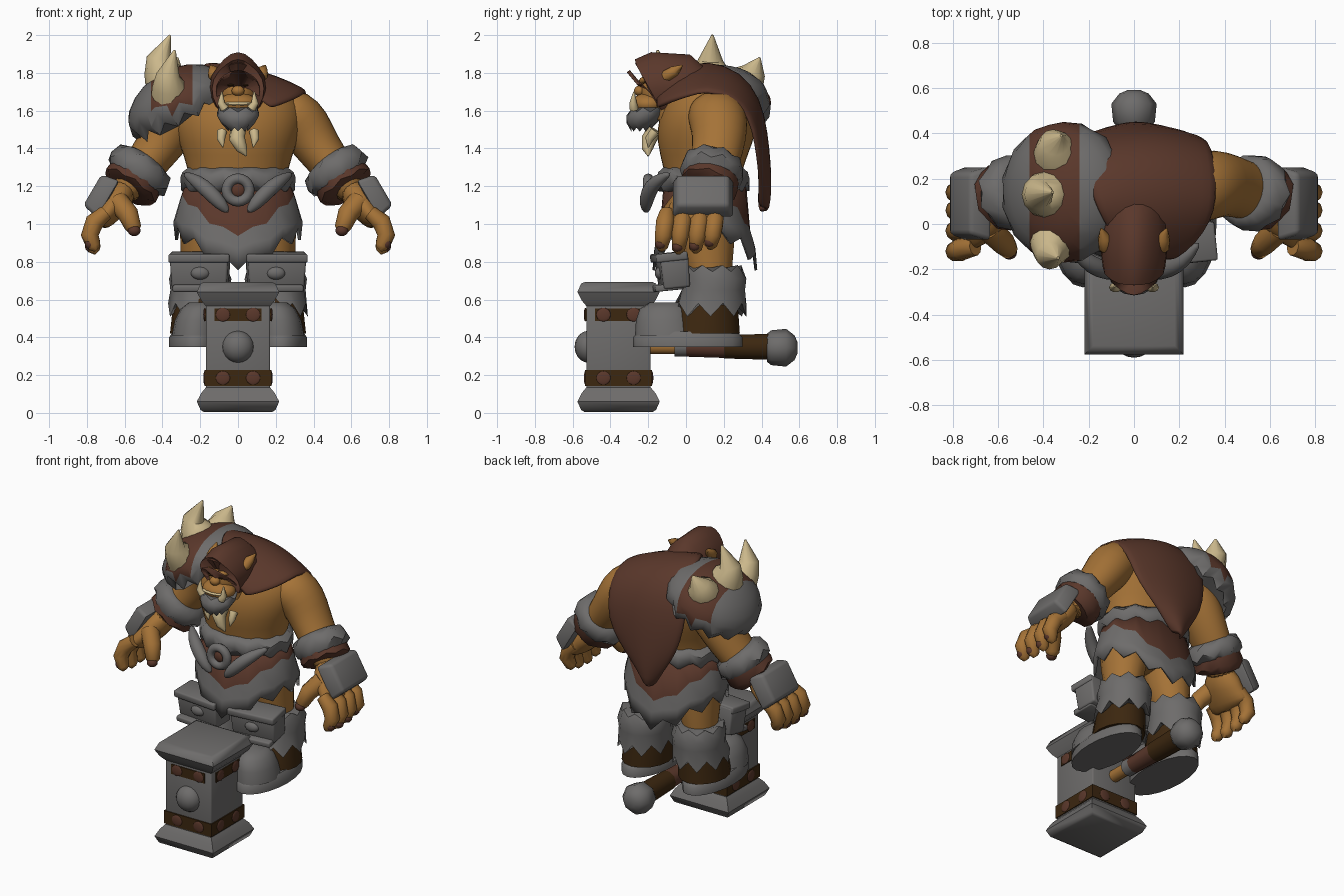
import bpy, bmesh, math
from mathutils import Vector, Matrix

if "Cube" in bpy.data.objects:
    bpy.data.objects.remove(bpy.data.objects["Cube"])


def material(name, rgb):
    m = bpy.data.materials.new(name)
    m.use_nodes = True
    m.diffuse_color = (*rgb, 1)
    m.node_tree.nodes["Principled BSDF"].inputs["Base Color"].default_value = (*rgb, 1)
    return m


GREY = material("grey fur and stone", (.155, .15, .147))
SKIN = material("ochre skin", (.375, .17, .038))
LEATHER = material("brown leather", (.103, .039, .024))
DARK = material("dark brown", (.045, .02, .005))
BONE = material("bone", (.6, .48, .26))


def finish(name, bm, mats, sub=0, solid=0, angle=50):
    bmesh.ops.recalc_face_normals(bm, faces=bm.faces)
    me = bpy.data.meshes.new(name)
    bm.to_mesh(me)
    bm.free()
    ob = bpy.data.objects.new(name, me)
    bpy.context.collection.objects.link(ob)
    for m in mats:
        me.materials.append(m)
    bpy.ops.object.select_all(action='DESELECT')
    ob.select_set(True)
    bpy.context.view_layer.objects.active = ob
    bpy.ops.object.shade_smooth_by_angle(angle=math.radians(angle))
    if solid:
        mod = ob.modifiers.new("thickness", 'SOLIDIFY')
        mod.thickness, mod.offset = solid, 0
    if sub:
        mod = ob.modifiers.new("rounding", 'SUBSURF')
        mod.levels = mod.render_levels = sub
    return ob


def loft(name, rings, mats, n=16, flat=False, bands=None, jag={}, drop={}, caps=(1, 1), **kw):
    """Rings are (x, y, z, radius_u, radius_v); jag zigzags a ring, drop lowers its front and back."""
    bm = bmesh.new()
    pts = [Vector(r[:3]) for r in rings]
    loops = []
    for i, r in enumerate(rings):
        t = (pts[min(i + 1, len(pts) - 1)] - pts[max(i - 1, 0)]).normalized()
        if flat:
            t = Vector((0, 0, 1))
        ref = Vector((0, 0, 1)) if abs(t.y) > .9 else Vector((0, 1, 0))
        u = ref.cross(t).normalized()
        v = t.cross(u)
        loop = []
        for k in range(n):
            a = 2 * math.pi * k / n
            off = jag.get(i, 0) * (k % 2 - .5) - drop.get(i, 0) * abs(math.sin(a)) ** 3
            loop.append(bm.verts.new(pts[i] + u * r[3] * math.cos(a) + v * r[4] * math.sin(a) + t * off))
        loops.append(loop)
    for i in range(len(loops) - 1):
        for k in range(n):
            f = bm.faces.new((loops[i][k], loops[i][(k + 1) % n], loops[i + 1][(k + 1) % n], loops[i + 1][k]))
            f.material_index = bands[i] if bands else 0
    for flag, loop, band in ((caps[0], loops[0], 0), (caps[1], loops[-1], -1)):
        if flag:
            bm.faces.new(loop).material_index = bands[band] if bands else 0
    return finish(name, bm, mats, **kw)


def tube(name, pts, mat, n=10, **kw):
    return loft(name, [(*p, p[3]) for p in pts], [mat], n, **kw)


def ball(name, loc, size, mat, rot=(0, 0, 0)):
    bm = bmesh.new()
    bmesh.ops.create_uvsphere(bm, u_segments=16, v_segments=10, radius=1)
    ob = finish(name, bm, [mat])
    ob.location, ob.scale, ob.rotation_euler = loc, size, rot


def box(name, loc, size, mat, bevel=.015, rot=(0, 0, 0), taper=1):
    bm = bmesh.new()
    bmesh.ops.create_cube(bm, size=1)
    for v in bm.verts:
        k = taper if v.co.z > 0 else 1
        v.co = Vector((v.co.x * size[0] * k, v.co.y * size[1] * k, v.co.z * size[2]))
    if bevel:
        bmesh.ops.bevel(bm, geom=bm.edges[:], offset=bevel, segments=2, profile=.5, affect='EDGES')
    ob = finish(name, bm, [mat])
    ob.location, ob.rotation_euler = loc, rot


# Hammer: square column with flared caps, studded bands, boss and handle
HY = -.357
box("hammer_column", (0, HY, .35), (.34, .34, .5), GREY, .008)
R2 = math.sqrt(2)
for label, zs in (("top", (.565, .595, .64, .685, .692)), ("bottom", (.135, .105, .06, .015, .005))):
    cap = loft("hammer_%s_cap" % label, [(0, 0, z, w * R2, w * R2) for z, w in zip(zs, (.17, .195, .218, .198, .18))],
               [GREY], 4, flat=True)
    cap.location.y, cap.rotation_euler.z = HY, math.pi / 4
for label, z, w, h in (("upper", .52, .25, .065), ("lower", .185, .353, .085)):
    box("hammer_%s_band_front" % label, (0, HY, z), (w, .353, h), DARK, 0)
    box("hammer_%s_band_side" % label, (0, HY, z), (.352, w, h), DARK, 0)
    for q in range(4):
        d = Matrix.Rotation(q * math.pi / 2, 3, 'Z')
        for x in (-.08, .08):
            p = d @ Vector((x, -.176, 0)) + Vector((0, HY, z))
            ball("hammer_%s_stud" % label, p, (.038, .008, .036), LEATHER, (0, 0, q * math.pi / 2))
ball("hammer_boss", (0, -.515, .35), (.085, .075, .085), GREY)
loft("hammer_handle", [(0, y, .35, r, r) for y, r in ((-.2, .04), (-.06, .04), (-.06, .055), (0, .055), (0, .055), (.2, .062), (.2, .065), (.44, .072))],
     [SKIN, GREY, LEATHER, DARK], 10, bands=(0, 1, 1, 2, 2, 3, 3))
loft("hammer_pommel", [(0, y, .345, r, r) for y, r in ((.43, .075), (.45, .092), (.53, .1), (.575, .065), (.59, .03))], [GREY], 8)

# Torso
loft("torso", [(0, y, z, rx, ry) for z, y, rx, ry in ((.95, .1, .26, .18), (1.15, .09, .26, .19), (1.3, .09, .265, .21),
     (1.43, .1, .32, .26), (1.57, .12, .36, .27), (1.68, .13, .32, .23), (1.76, .1, .18, .16), (1.8, .06, .08, .08))],
     [SKIN], 20, flat=True, sub=1)

# Hip cloth and belt
loft("hip_cloth", [(0, .1, 1.22, .27, .21), (0, .1, 1.14, .3, .235), (0, .1, 1.02, .335, .26), (0, .1, .95, .325, .27)],
     [LEATHER, GREY], 24, flat=True, bands=(0, 1, 1), jag={1: .03, 2: .02, 3: .07}, drop={1: .19, 2: .14, 3: .16}, caps=(0, 0), solid=.015)
loft("fur_belt", [(0, .09, z, rx, ry) for z, rx, ry in ((1.29, .27, .215), (1.26, .305, .245), (1.2, .3, .245), (1.17, .27, .21))],
     [GREY], 24, flat=True, jag={0: .02, 1: .03, 2: .05})
bpy.ops.mesh.primitive_torus_add(location=(0, -.2, 1.18), rotation=(math.pi / 2, 0, 0), major_radius=.06,
                                 minor_radius=.028, major_segments=20, minor_segments=8)
buckle = bpy.context.object
buckle.name = "buckle_ring"
buckle.data.materials.append(GREY)
bpy.ops.object.shade_smooth()
ball("buckle_centre", (0, -.19, 1.18), (.042, .025, .042), LEATHER)


def both_sides(s, label):
    def T(pts):
        return [(s * p[0], *p[1:]) for p in pts]

    # Belt horn beside the buckle
    tube(label + "_buckle_horn", T([(.05, -.21, 1.06, .012), (.085, -.215, 1.1, .038), (.15, -.2, 1.17, .045), (.22, -.16, 1.23, .04), (.29, -.08, 1.27, .012)]), GREY, sub=1)

    # Leg, fur cuff, boot and knee plate
    loft(label + "_leg", T([(.17, .1, 1.05, .14, .15), (.175, .11, .9, .13, .145), (.2, .13, .72, .1, .11)]), [SKIN], flat=True)
    loft(label + "_boot_shaft", T([(.2, .13, .66, .13, .14), (.2, .11, .56, .145, .165), (.21, .1, .42, .15, .185)]), [DARK], flat=True)
    loft(label + "_boot_fur", T([(.2, .14, .77, .11, .12), (.2, .14, .765, .145, .155), (.2, .15, .71, .165, .172), (.2, .145, .65, .158, .17), (.205, .13, .545, .165, .192), (.2, .13, .57, .13, .14)]),
         [GREY], 18, flat=True, jag={1: .035, 4: .07})
    loft(label + "_sole", T([(.225, .01, .35, .14, .29), (.225, .01, .4, .14, .29), (.225, .01, .43, .12, .26)]), [GREY], 20, flat=True)
    loft(label + "_toe", T([(.225, -.1, .41, .125, .17), (.22, -.11, .49, .115, .155), (.21, -.11, .55, .095, .135), (.2, -.1, .585, .06, .09)]), [GREY], flat=True)
    box(label + "_knee_plate", (s * .2, -.07, .75), (.29, .14, .18), GREY, .012, (.1, 0, s * .1), 1.08)
    box(label + "_knee_rim", (s * .2, -.09, .825), (.325, .17, .045), GREY, .01, (.1, 0, s * .1))
    box(label + "_knee_lower_rim", (s * .21, -.1, .665), (.26, .15, .035), GREY, .008, (.1, 0, s * .1))
    ball(label + "_knee_stud", (s * .2, -.135, .74), (.05, .03, .035), GREY)

    # Arm, fur bracer and forearm plate
    loft(label + "_arm", T([(.2, .14, 1.63, .1, .13), (.285, .16, 1.585, .15, .16), (.36, .18, 1.51, .145, .155), (.425, .17, 1.4, .122, .138), (.52, .14, 1.28, .11, .13), (.63, .1, 1.13, .08, .1)]), [SKIN], sub=1)
    loft(label + "_bracer_fur", T([(.48, .15, 1.335, .12, .13), (.495, .145, 1.315, .165, .16), (.53, .135, 1.265, .182, .17), (.55, .13, 1.235, .15, .15)]),
         [GREY], 18, jag={1: .025, 2: .035})
    loft(label + "_bracer_band", T([(.53, .135, 1.26, .15, .15), (.57, .12, 1.2, .158, .155), (.585, .11, 1.18, .12, .13)]), [LEATHER], jag={1: .015})
    box(label + "_forearm_plate", (s * .728, .09, 1.155), (.23, .33, .1), GREY, .02, (0, s * 1.04, 0), .82)

    # Hand with four fingers and a thumb
    loft(label + "_hand", T([(.59, .11, 1.2, .085, .11), (.66, .06, 1.1, .08, .14), (.715, .04, 1.03, .065, .16), (.74, .04, .99, .04, .15)]), [SKIN], sub=1)
    for y, z in ((-.1, .88), (-.01, .865), (.08, .87), (.16, .89)):
        tube(label + "_finger", T([(.7, y, 1.06, .04), (.76, y - .01, 1.01, .05), (.785, y - .02, .94, .047), (.76, y - .03, z, .035), (.745, y - .03, z - .015, .018)]), SKIN)
        ball(label + "_nail", (s * .782, y - .033, z + .016), (.028, .03, .03), LEATHER)
    tube(label + "_thumb", T([(.64, -.02, 1.12, .06), (.58, -.08, 1.05, .055), (.555, -.11, .98, .043), (.555, -.11, .95, .02)]), SKIN)
    ball(label + "_thumb_nail", (s * .55, -.125, .965), (.034, .032, .029), LEATHER)

    # Face details
    tube(label + "_ear", T([(.115, -.13, 1.765, .015), (.125, -.1, 1.785, .034), (.13, -.06, 1.81, .03), (.145, -.02, 1.84, .004)]), SKIN, 8)
    tube(label + "_tusk", T([(.07, -.275, 1.61, .024), (.09, -.28, 1.64, .02), (.085, -.275, 1.7, .004)]), BONE, 8)
    ball(label + "_eye", (s * .038, -.24, 1.735), (.018, .012, .006), DARK)
    tube(label + "_brow", T([(.01, -.235, 1.75, .018), (.05, -.23, 1.76, .018), (.085, -.2, 1.765, .01)]), SKIN, 8)
    tube(label + "_necklace_tooth", T([(.085, -.165, 1.49, .026), (.09, -.195, 1.45, .022), (.08, -.2, 1.405, .003)]), BONE, 8)


both_sides(1, "left")
both_sides(-1, "right")

# Head
ball("head", (0, -.13, 1.7), (.1, .11, .125), SKIN)
ball("jaw", (0, -.2, 1.635), (.108, .09, .06), SKIN)
ball("nose", (0, -.245, 1.705), (.034, .03, .028), SKIN)
ball("lower_teeth", (0, -.262, 1.637), (.08, .034, .013), BONE)
loft("beard", [(0, -.19, 1.605, .11, .1), (0, -.215, 1.575, .112, .1), (0, -.235, 1.535, .09, .08), (0, -.245, 1.5, .05, .045)],
     [GREY], flat=True, jag={0: .025, 3: .02})
loft("neck", [(0, -.02, 1.55, .14, .14), (0, -.1, 1.68, .1, .1)], [SKIN], flat=True)
tube("necklace_tooth", [(0, -.165, 1.5, .042), (-.005, -.195, 1.45, .042), (.02, -.205, 1.4, .03), (.045, -.2, 1.36, .004)], BONE)

# Hood with a narrow crown and a forward peak
hood = loft("hood", [(0, -.205, 1.705, .115, .125), (0, -.19, 1.715, .13, .15), (0, -.11, 1.725, .138, .175), (0, -.01, 1.725, .135, .165), (0, .04, 1.7, .13, .13)],
            [LEATHER], 20, caps=(0, 1), solid=.02)
for v in hood.data.vertices:
    v.co.x *= 1 - 2.2 * max(0, v.co.z - 1.78)
    if v.co.y < -.1:
        v.co.y -= (v.co.z - 1.72) * .35

# Cape over the left shoulder, tapering to a point at the back
bm = bmesh.new()
grid = []
for y, z, xl, xr, edge in ((-.16, 1.68, .03, .17, 1.61), (-.08, 1.75, -.08, .28, 1.65), (.02, 1.83, -.14, .345, 1.68), (.15, 1.85, -.18, .365, 1.705),
                           (.29, 1.81, -.22, .365, 1.67), (.385, 1.68, -.25, .345, 1.57), (.42, 1.5, -.25, .32, 1.42),
                           (.435, 1.32, -.2, .23, 1.3), (.44, 1.2, -.12, .14, 1.22), (.43, 1.06, -.03, .02, 1.09)):
    row = []
    for k in range(9):
        u = k / 8
        bend = (2 * u - 1) ** 2 * .05 if y > .1 else 0
        row.append(bm.verts.new((xl + (xr - xl) * u, y - bend, z + (edge - z) * u * u)))
    grid.append(row)
for a, b in zip(grid, grid[1:]):
    for k in range(8):
        bm.faces.new((a[k], a[k + 1], b[k + 1], b[k]))
finish("cape", bm, [LEATHER], sub=1, solid=.03)

# Fur shoulder guard with a leather strap and three horns
profile = ((-.06, .27, .27), (0, .3, .31), (.05, .29, .305), (.1, .26, .28), (.15, .2, .23), (.185, .13, .15), (.205, .05, .06))
guard = loft("shoulder_fur", [(-.3 - h * .45, .14, 1.62 + h * .9, a, b) for h, a, b in profile], [GREY, LEATHER], 28, jag={0: .05, 1: .05, 2: .02})
bm = bmesh.new()
bm.from_mesh(guard.data)
STRAP = (-.46, -.24)
for x in STRAP:
    bmesh.ops.bisect_plane(bm, geom=bm.verts[:] + bm.edges[:] + bm.faces[:], plane_co=(x, 0, 0), plane_no=(1, 0, 0))
for f in bm.faces:
    c = f.calc_center_median()
    f.material_index = int(STRAP[0] < c.x < STRAP[1] and c.z > 1.62)
bm.to_mesh(guard.data)
bm.free()
for label, base, mid, tip, r in (("front", (-.36, -.07, 1.68), (-.37, -.14, 1.79), (-.335, -.15, 1.92), .1),
                                 ("middle", (-.39, .13, 1.77), (-.42, .13, 1.87), (-.36, .14, 2.0), .105),
                                 ("back", (-.34, .3, 1.73), (-.35, .36, 1.81), (-.32, .39, 1.88), .105)):
    tube(label + "_horn", [(*base, r), (*[(a + b) / 2 for a, b in zip(base, mid)], r * .9), (*mid, r * .62), (*tip, .006)], BONE, 12)
